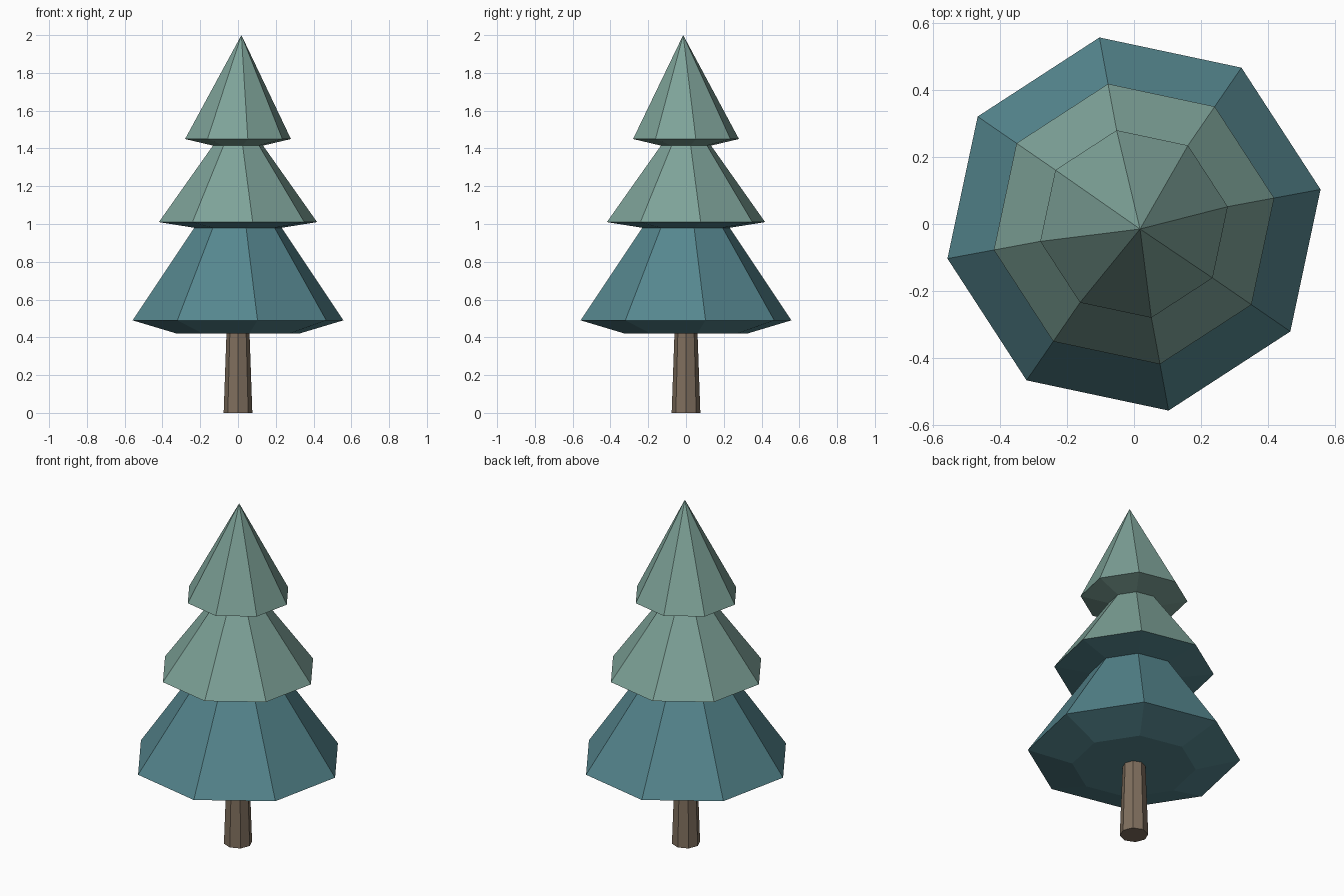
import bpy, bmesh, math

if "Cube" in bpy.data.objects:
    bpy.data.objects.remove(bpy.data.objects["Cube"])


def material(name, r, g, b):
    m = bpy.data.materials.new(name)
    m.diffuse_color = [(c / 255) ** 2.2 for c in (r, g, b)] + [1]
    m.use_nodes = True
    m.node_tree.nodes["Principled BSDF"].inputs["Base Color"].default_value = m.diffuse_color
    return m


def lathe(name, profile, turn, mats, apex=None, rule=None):
    """Eight-sided rings of (radius, z) joined by flat faces; optional off-centre apex."""
    bm = bmesh.new()
    n = 8
    rings = []
    for r, z in profile:
        rings.append([bm.verts.new((r * math.cos(turn + math.tau * i / n),
                                    r * math.sin(turn + math.tau * i / n), z))
                      for i in range(n)])
    bm.faces.new(rings[0][::-1])
    for k in range(len(rings) - 1):
        a, b = rings[k], rings[k + 1]
        for i in range(n):
            j = (i + 1) % n
            f = bm.faces.new((a[i], a[j], b[j], b[i]))
            f.material_index = rule(k) if rule else 0
    last = rings[-1]
    if apex:
        tip = bm.verts.new(apex)
        for i in range(n):
            f = bm.faces.new((last[i], last[(i + 1) % n], tip))
            f.material_index = rule(len(rings)) if rule else 0
    else:
        bm.faces.new(last)
    bmesh.ops.recalc_face_normals(bm, faces=bm.faces)
    me = bpy.data.meshes.new(name)
    bm.to_mesh(me)
    bm.free()
    for m in mats:
        me.materials.append(m)
    ob = bpy.data.objects.new(name, me)
    bpy.context.collection.objects.link(ob)
    return ob


bark = material("brown bark", 126, 110, 94)
teal = material("deep teal needles", 86, 133, 141)
green = material("pale green needles", 125, 161, 151)

# Tapered trunk
lathe("trunk", [(0.076, 0.0), (0.060, 0.45)], 0, [bark])

# Three-tier foliage: lowest tier and the underside above it are teal
tiers = [(0.33, 0.42), (0.567, 0.49), (0.235, 0.98),
         (0.426, 1.01), (0.135, 1.415), (0.285, 1.45)]
lathe("foliage", tiers, math.radians(10.5), [teal, green],
      apex=(0.018, -0.015, 2.0), rule=lambda k: 0 if k < 3 else 1)
